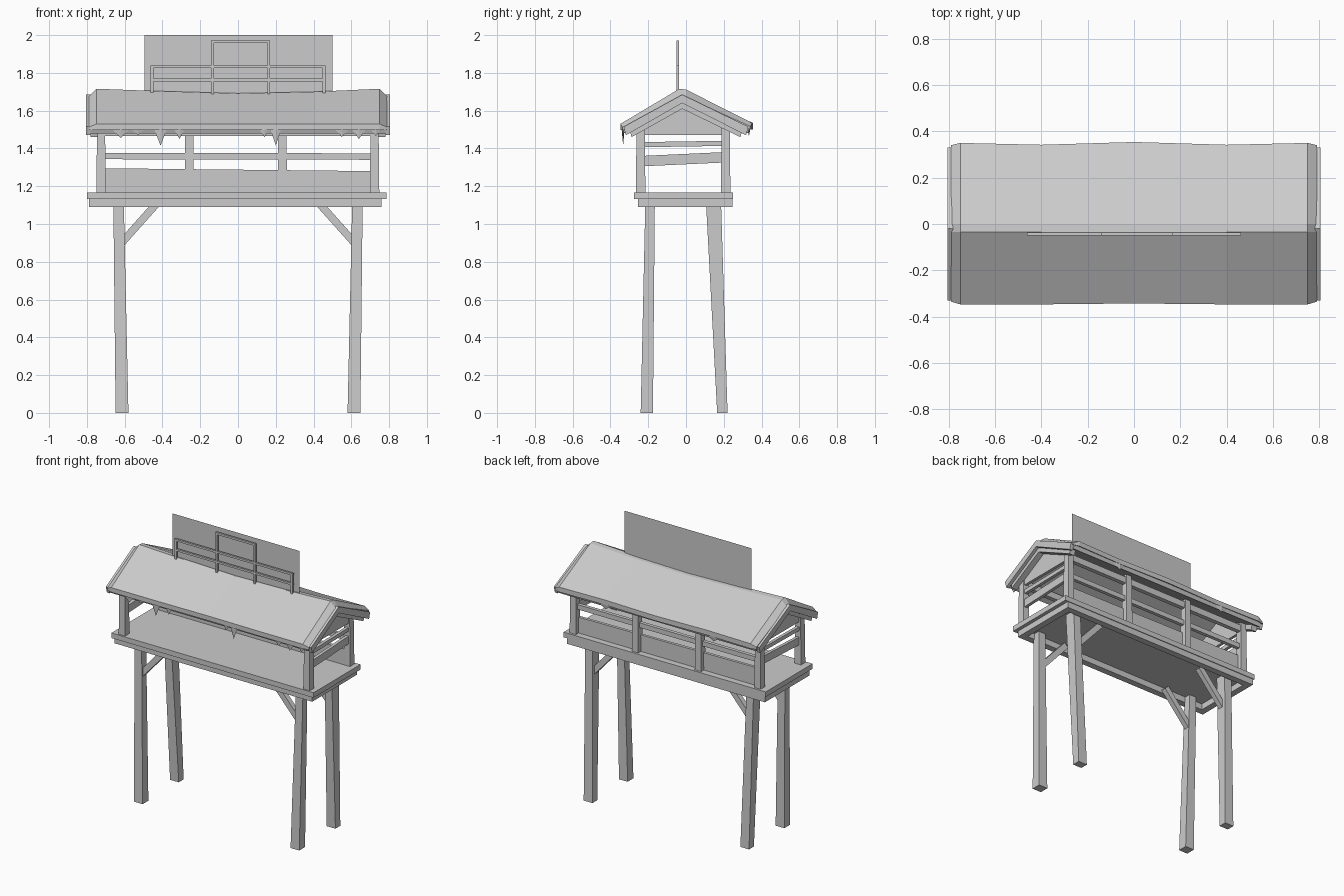
import bpy
import bmesh
from mathutils import Vector

cube = bpy.data.objects.get("Cube")
if cube:
    bpy.data.objects.remove(cube, do_unlink=True)

grey = bpy.data.materials.new("plain grey")
grey.use_nodes = True
grey.diffuse_color = (0.6, 0.6, 0.6, 1)
grey.node_tree.nodes["Principled BSDF"].inputs["Base Color"].default_value = (0.6, 0.6, 0.6, 1)


def finish(name, bm):
    bmesh.ops.recalc_face_normals(bm, faces=bm.faces)
    mesh = bpy.data.meshes.new(name)
    bm.to_mesh(mesh)
    bm.free()
    mesh.materials.append(grey)
    obj = bpy.data.objects.new(name, mesh)
    bpy.context.collection.objects.link(obj)
    return obj


def loft(name, sections):
    """Closed skin through rings of equal length."""
    bm = bmesh.new()
    rings = [[bm.verts.new(p) for p in ring] for ring in sections]
    n = len(rings[0])
    for a, b in zip(rings, rings[1:]):
        for i in range(n):
            j = (i + 1) % n
            bm.faces.new((a[i], a[j], b[j], b[i]))
    bm.faces.new(rings[0])
    bm.faces.new(rings[-1])
    return finish(name, bm)


def rect(x0, x1, y0, y1, z):
    return [(x0, y0, z), (x1, y0, z), (x1, y1, z), (x0, y1, z)]


def box(name, x0, x1, y0, y1, z0, z1):
    return loft(name, [rect(x0, x1, y0, y1, z0), rect(x0, x1, y0, y1, z1)])


def prism(name, profile, x0, x1):
    return loft(name, [[(x, y, z) for y, z in profile] for x in (x0, x1)])


def bar(name, a, b, width, height):
    """Straight timber between two points."""
    a, b = Vector(a), Vector(b)
    d = (b - a).normalized()
    side = d.cross(Vector((0, 0, 1))).normalized() * width / 2
    up = side.cross(d).normalized() * height / 2
    ring = (side + up, side - up, -side - up, -side + up)
    return loft(name, [[p + o for o in ring] for p in (a, b)])


# Legs, splayed and tapered, with knee braces
for s, end in ((-1, "right"), (1, "left")):
    xb = sorted((s * 0.58, s * 0.648))
    xt = sorted((s * 0.605, s * 0.66))
    loft("front_leg_" + end, [rect(*xb, -0.24, -0.175, 0), rect(*xt, -0.215, -0.165, 1.13)])
    loft("back_leg_" + end, [rect(*xb, 0.165, 0.22, 0), rect(*xt, 0.105, 0.185, 1.13)])
    for y, side in ((-0.19, "front"), (0.15, "back")):
        bar(f"{side}_brace_{end}", (s * 0.63, y, 0.885), (s * 0.42, y, 1.12), 0.035, 0.04)

# Deck and the beams under its edges
box("deck", -0.8, 0.785, -0.275, 0.25, 1.132, 1.168)
box("front_beam", -0.79, 0.76, -0.255, -0.21, 1.09, 1.132)
box("back_beam", -0.79, 0.76, 0.2, 0.245, 1.09, 1.132)
box("right_beam", -0.79, -0.745, -0.21, 0.2, 1.09, 1.132)
box("left_beam", 0.715, 0.76, -0.21, 0.2, 1.09, 1.132)

# Posts: corners at the front, four along the back
for x in (-0.725, -0.258, 0.235, 0.723):
    corner = abs(x) > 0.5
    for y, side in ((-0.24, "front"), (0.21, "back")):
        if corner or side == "back":
            loft(side + "_post", [rect(x - 0.025, x + 0.025, y - 0.025, y + 0.025, 1.165),
                                  rect(x - 0.021, x + 0.021, y - 0.022, y + 0.022, 1.53)])

# Back panel, rails and eave beams
loft("back_panel", [rect(-0.71, 0.71, 0.185, 0.205, 1.165),
                    [(-0.71, 0.185, 1.295), (0.71, 0.185, 1.28),
                     (0.71, 0.205, 1.28), (-0.71, 0.205, 1.295)]])
bar("back_rail", (-0.71, 0.205, 1.36), (0.71, 0.205, 1.357), 0.025, 0.034)
for y, side in ((-0.24, "front"), (0.21, "back")):
    box(side + "_eave_beam", -0.74, 0.74, y - 0.015, y + 0.015, 1.465, 1.51)

# End rails and gables
gable = [(-0.24, 1.47), (0.21, 1.47), (0.21, 1.535), (-0.02, 1.645), (-0.24, 1.535)]
for s, end in ((-1, "right"), (1, "left")):
    bar("lower_end_rail_" + end, (s * 0.725, -0.23, 1.333), (s * 0.725, 0.2, 1.353), 0.022, 0.055)
    bar("upper_end_rail_" + end, (s * 0.725, -0.23, 1.42), (s * 0.725, 0.2, 1.427), 0.022, 0.027)
    prism("gable_" + end, gable, s * 0.715, s * 0.735)


# Roof boards and barge boards follow one chevron
def chevron(reach, eave, peak, thick):
    return [(-reach, eave), (-0.02, peak), (reach, eave),
            (reach - 0.012, eave - thick), (-0.02, peak - thick), (-reach + 0.012, eave - thick)]


prism("roof_boards", chevron(0.338, 1.51, 1.68, 0.03), -0.782, 0.782)
for s, end in ((-1, "right"), (1, "left")):
    prism("barge_board_" + end, chevron(0.33, 1.515, 1.685, 0.045), s * 0.782, s * 0.805)
    prism("inner_barge_board_" + end, chevron(0.3, 1.505, 1.655, 0.045), s * 0.74, s * 0.782)

# Sagging roof cover with rounded ends: x, ridge height, front reach, back reach
sections = []
for x, ridge, front, back in ((-0.79, 1.675, -0.335, 0.34), (-0.75, 1.716, -0.347, 0.35),
                              (-0.4, 1.703, -0.347, 0.342), (0, 1.692, -0.343, 0.354),
                              (0.4, 1.7, -0.347, 0.342), (0.75, 1.716, -0.347, 0.35),
                              (0.79, 1.675, -0.335, 0.34)):
    drop = 0.018 if abs(x) > 0.76 else 0
    sections.append([(x, front, 1.497), (x, front, 1.53 - drop), (x, -0.035, ridge),
                     (x, 0.0, ridge - 0.004), (x, back, 1.535 - drop), (x, back, 1.5),
                     (x, -0.02, 1.672)])
loft("roof_cover", sections)


# Hanging drips under the eaves
def drips(name, y, spots):
    bm = bmesh.new()
    for x, half, length in spots:
        base = [bm.verts.new((x + dx, y + dy, 1.505)) for dx, dy in
                ((-half, 0), (0, -0.008), (half, 0), (0, 0.008))]
        tip = bm.verts.new((x, y, 1.49 - length))
        bm.faces.new(base)
        for i in range(4):
            bm.faces.new((base[i], base[(i + 1) % 4], tip))
    finish(name, bm)


drips("front_drips", -0.333, ((-0.62, 0.05, 0.035), (-0.53, 0.04, 0.02), (-0.41, 0.035, 0.075),
                              (-0.31, 0.03, 0.04), (0.14, 0.03, 0.03), (0.2, 0.03, 0.075),
                              (0.55, 0.04, 0.03), (0.64, 0.04, 0.04), (0.73, 0.03, 0.025)))
drips("back_drips", 0.333, ((-0.45, 0.06, 0.025), (0.4, 0.06, 0.025)))

# Flat sign board on the ridge
bm = bmesh.new()
bm.faces.new([bm.verts.new((x, -0.024, z)) for x, z in
              ((-0.495, 1.67), (0.5, 1.67), (0.5, 2.0), (-0.495, 2.0))])
finish("sign_board", bm)

# Frame of thin rods in front of the sign
r = 0.007
for x, top in ((-0.455, 1.838), (-0.135, 1.97), (0.162, 1.97), (0.455, 1.838)):
    box("sign_frame_upright", x - r, x + r, -0.05, -0.036, 1.67, top)
for x0, x1, z in ((-0.463, 0.463, 1.832), (-0.463, 0.463, 1.762), (-0.142, 0.169, 1.964)):
    box("sign_frame_rod", x0, x1, -0.05, -0.036, z - r, z + r)
